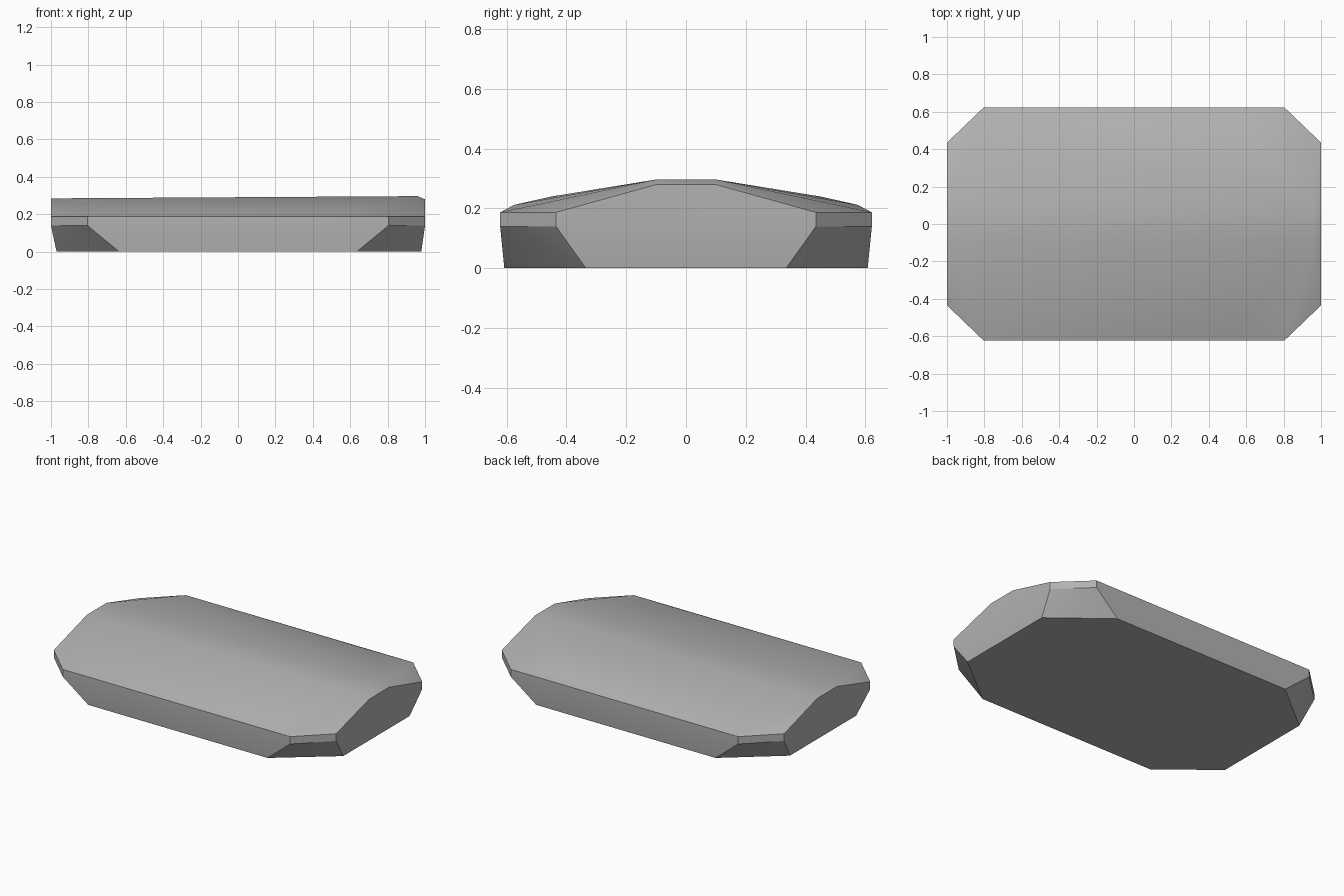
import bpy, bmesh, math

cube = bpy.data.objects.get("Cube")
if cube:
    bpy.data.objects.remove(cube, do_unlink=True)

# Plain grey stone
stone = bpy.data.materials.new("stone_grey")
stone.use_nodes = True
colour = (0.45, 0.45, 0.45, 1)
stone.diffuse_color = colour
stone.node_tree.nodes["Principled BSDF"].inputs["Base Color"].default_value = colour

# Corner points of the front/back symmetric half
half = []
for s in (-1, 1):
    end = 0.98 if s > 0 else 0.97
    half += [(s * 0.635, 0.608, 0), (s * end, 0.335, 0)]           # base
    for z in (0.14, 0.187):                                        # chamfered corners
        half += [(s * 0.805, 0.622, z), (s, 0.435, z)]
half += [(-1, 0.1, 0.285), (0.96, 0.1, 0.297), (1, 0.1, 0.28)]     # crest
half += [(-0.72, 0.45, 0.24), (0.55, 0.575, 0.212)]                # shoulder

# Faceted slab wrapped around the mirrored points
bm = bmesh.new()
for x, y, z in half:
    for side in (-1, 1):
        bm.verts.new((x, side * y, z))
bmesh.ops.convex_hull(bm, input=bm.verts)
bmesh.ops.dissolve_limit(bm, angle_limit=math.radians(1.5), verts=bm.verts, edges=bm.edges)
bmesh.ops.recalc_face_normals(bm, faces=bm.faces)

mesh = bpy.data.meshes.new("stone_slab")
bm.to_mesh(mesh)
bm.free()
mesh.materials.append(stone)
slab = bpy.data.objects.new("stone_slab", mesh)
bpy.context.collection.objects.link(slab)

# Soft shading with crisp rim
bpy.ops.object.select_all(action='DESELECT')
slab.select_set(True)
bpy.context.view_layer.objects.active = slab
bpy.ops.object.shade_smooth_by_angle(angle=math.radians(30))
